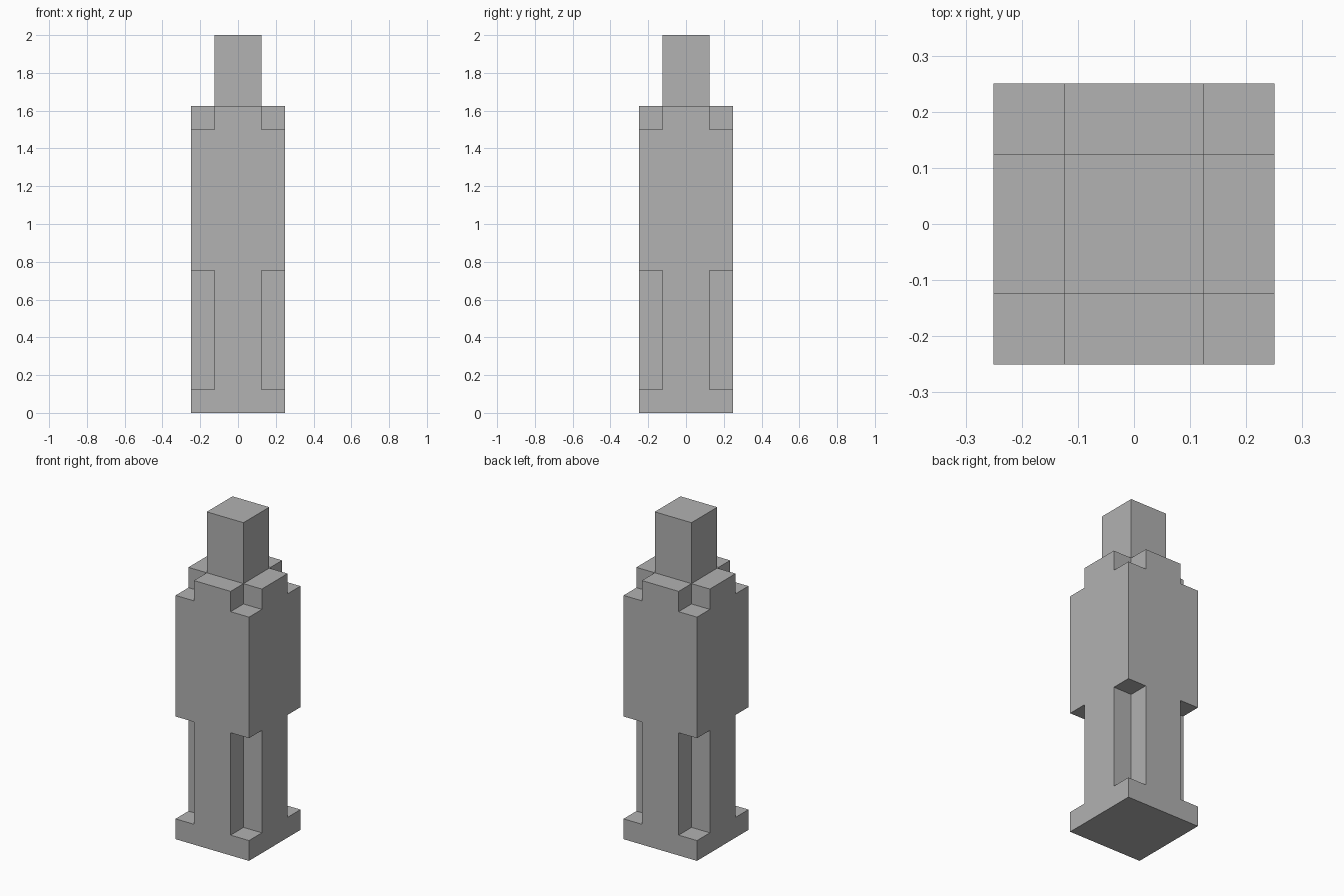
import bpy, bmesh
from mathutils import Matrix, Vector

cube = bpy.data.objects.get("Cube")
if cube:
    bpy.data.objects.remove(cube, do_unlink=True)

HALF, CORE = 0.25, 0.125      # half widths of the body and of the neck post
SHOULDER, TOP = 1.625, 2.0

stone = bpy.data.materials.new("Stone grey")
stone.use_nodes = True
grey = (0.445, 0.445, 0.445, 1)
stone.diffuse_color = grey
stone.node_tree.nodes["Principled BSDF"].inputs["Base Color"].default_value = grey


def add_box(bm, low, high):
    low, high = Vector(low), Vector(high)
    place = Matrix.Translation((low + high) / 2) @ Matrix.Diagonal((high - low).to_4d())
    bmesh.ops.create_cube(bm, size=1, matrix=place)


def make_boxes(name, boxes):
    bm = bmesh.new()
    for low, high in boxes:
        add_box(bm, low, high)
    mesh = bpy.data.meshes.new(name)
    bm.to_mesh(mesh)
    bm.free()
    mesh.materials.append(stone)
    obj = bpy.data.objects.new(name, mesh)
    bpy.context.collection.objects.link(obj)
    return obj


# Square body, from foot to shoulders
body = make_boxes("body", [((-HALF, -HALF, 0), (HALF, HALF, SHOULDER))])

# Notches in the four corners: tall ones by the legs, short ones at the shoulders
notches = []
for sx in (-1, 1):
    for sy in (-1, 1):
        xs = sorted((sx * CORE, sx * 2 * HALF))
        ys = sorted((sy * CORE, sy * 2 * HALF))
        for z0, z1 in ((0.125, 0.755), (1.5, TOP)):
            notches.append(((xs[0], ys[0], z0), (xs[1], ys[1], z1)))
cutter = make_boxes("corner_notch_cutter", notches)
cutter.hide_render = True

# Cut the notches and keep the result as plain mesh
cut = body.modifiers.new("Corner notches", 'BOOLEAN')
cut.operation = 'DIFFERENCE'
cut.solver = 'EXACT'
cut.object = cutter
bpy.context.view_layer.update()
carved = bpy.data.meshes.new_from_object(body.evaluated_get(bpy.context.evaluated_depsgraph_get()))
body.modifiers.clear()
body.data = carved
bpy.data.objects.remove(cutter, do_unlink=True)

# Square post on top
make_boxes("top_post", [((-CORE, -CORE, SHOULDER), (CORE, CORE, TOP))])
